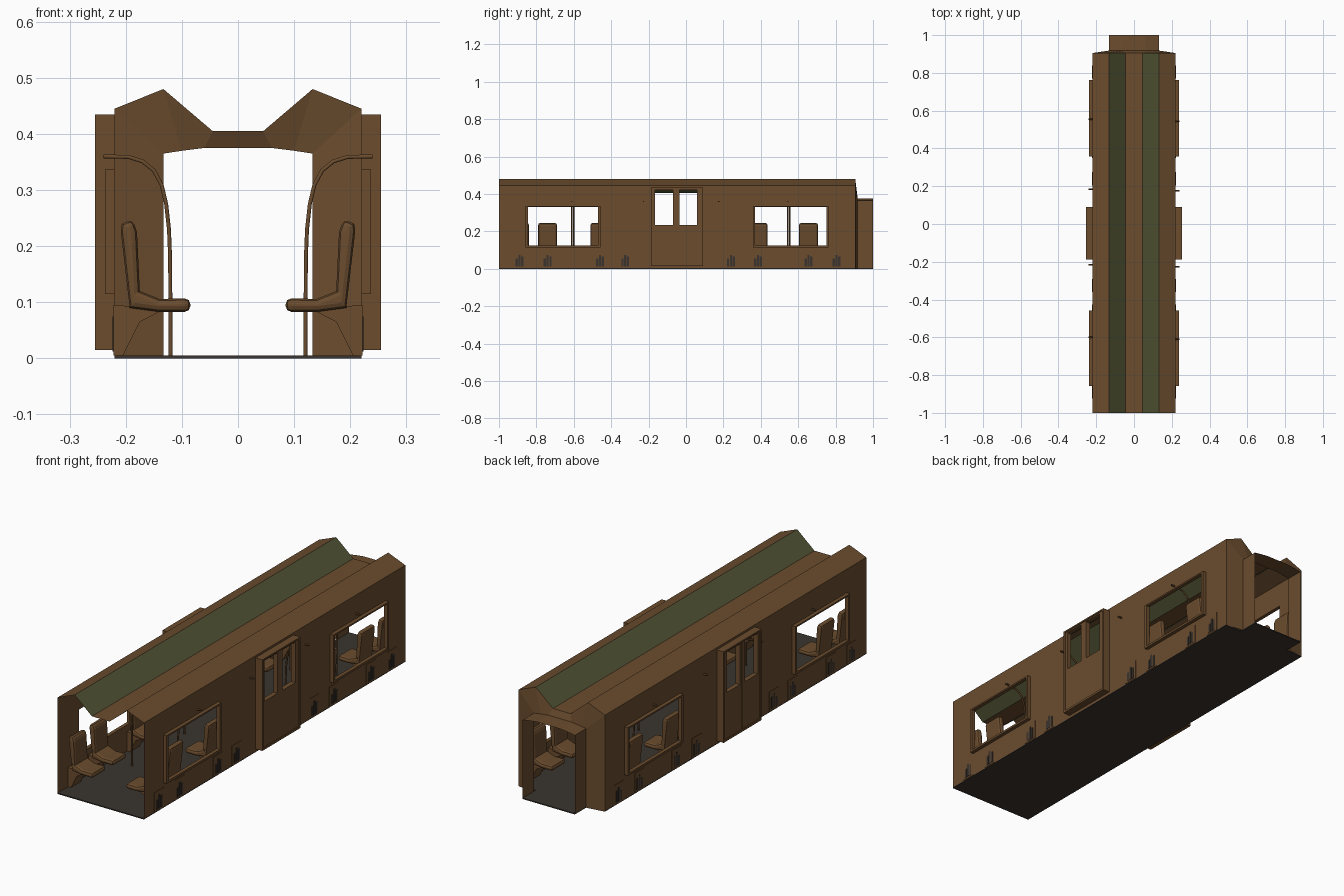
import bpy, bmesh, math
from mathutils import Vector

if "Cube" in bpy.data.objects:
    bpy.data.objects.remove(bpy.data.objects["Cube"])


def material(name, rgb):
    m = bpy.data.materials.new(name)
    m.diffuse_color = (*rgb, 1)
    m.use_nodes = True
    m.node_tree.nodes["Principled BSDF"].inputs["Base Color"].default_value = m.diffuse_color
    return m


BROWN = material("rust brown", (0.145, 0.072, 0.027))
GREEN = material("olive green", (0.082, 0.088, 0.034))
DARK = material("dark grey", (0.042, 0.034, 0.027))


def finish(name, bm, mats):
    me = bpy.data.meshes.new(name)
    bm.to_mesh(me)
    bm.free()
    for m in mats:
        me.materials.append(m)
    ob = bpy.data.objects.new(name, me)
    bpy.context.collection.objects.link(ob)
    return ob


def panel(name, x, ys, zs, holes, thick=0.0):
    """Upright sheet in the yz plane, with cells inside the holes left out."""
    bm = bmesh.new()
    for y0, y1 in zip(ys, ys[1:]):
        for z0, z1 in zip(zs, zs[1:]):
            cy, cz = (y0 + y1) / 2, (z0 + z1) / 2
            if any(a < cy < b and c < cz < d for a, b, c, d in holes):
                continue
            pts = [(x, y0, z0), (x, y1, z0), (x, y1, z1), (x, y0, z1)]
            if x < 0:
                pts.reverse()
            bm.faces.new([bm.verts.new(p) for p in pts])
    bmesh.ops.remove_doubles(bm, verts=bm.verts, dist=1e-5)
    ob = finish(name, bm, [BROWN])
    if thick:
        mod = ob.modifiers.new("thickness", "SOLIDIFY")
        mod.thickness = thick
        mod.offset = 0
    return ob


def loft(name, sections, mats, pick=lambda i: 0):
    """Sheet joining open sections of equal length, each (y, [(x, z)...])."""
    bm = bmesh.new()
    rows = [[bm.verts.new((x, y, z)) for x, z in pts] for y, pts in sections]
    for a, b in zip(rows, rows[1:]):
        for i in range(len(a) - 1):
            f = bm.faces.new((a[i], b[i], b[i + 1], a[i + 1]))
            f.material_index = pick(i)
            f.normal_update()
    return finish(name, bm, mats)


def extrude_profile(name, pts, y, width, mat, bevel=0.0):
    """Solid from an xz outline, extruded along y."""
    bm = bmesh.new()
    f = bm.faces.new([bm.verts.new((px, y - width / 2, pz)) for px, pz in pts])
    r = bmesh.ops.extrude_face_region(bm, geom=[f])
    new = [v for v in r["geom"] if isinstance(v, bmesh.types.BMVert)]
    bmesh.ops.translate(bm, verts=new, vec=(0, width, 0))
    bmesh.ops.recalc_face_normals(bm, faces=bm.faces)
    ob = finish(name, bm, [mat])
    if bevel:
        mod = ob.modifiers.new("bevel", "BEVEL")
        mod.width = bevel
        mod.segments = 2
        mod.limit_method = "ANGLE"
        mod.angle_limit = math.radians(80)
    return ob


def box(name, x0, x1, y0, y1, z0, z1, mat):
    return extrude_profile(name, [(x0, z0), (x1, z0), (x1, z1), (x0, z1)],
                           (y0 + y1) / 2, y1 - y0, mat)


def mirrored(half):
    return half + [(-x, z) for x, z in reversed(half)]


# floor, with the narrower gangway part
box("floor", -0.22, 0.22, -1, 0.905, 0, 0.005, DARK)
box("gangway_floor", -0.133, 0.133, 0.905, 1, 0, 0.005, DARK)

# folded roof, green on the two inner slopes
roof = mirrored([(-0.22, 0.445), (-0.133, 0.48), (-0.045, 0.405)])
loft("roof", [(-1, roof), (0.905, roof)], [BROWN, GREEN],
     lambda i: 1 if i in (1, 3) else 0)

# rear end wall and gangway hood
end = mirrored([(-0.22, 0), (-0.22, 0.445), (-0.133, 0.48), (-0.045, 0.405)])
arch = mirrored([(-0.133, 0), (-0.133, 0.365), (-0.1, 0.37), (-0.06, 0.375)])
loft("end_wall", [(0.905, end), (0.918, arch)], [BROWN])
loft("gangway", [(0.918, arch), (1, arch)], [BROWN])

# interior seat and bracket outlines, facing the aisle
SEAT = [(0.209, 0.228), (0.207, 0.24), (0.188, 0.248), (0.18, 0.225),
        (0.175, 0.12), (0.14, 0.106), (0.085, 0.107), (0.085, 0.083),
        (0.14, 0.083), (0.193, 0.09)]
BRACKET = [(0.222, 0.005), (0.205, 0.005), (0.175, 0.065), (0.14, 0.083),
           (0.14, 0.1), (0.19, 0.093), (0.222, 0.095)]
SEAT_Y = [-0.89, -0.74, -0.46, -0.325, 0.24, 0.385, 0.655, 0.805]
POLE_Y = [-0.605, -0.222, 0.18, 0.55]
WINDOWS = [(-0.845, -0.47), (0.37, 0.75)]

for s, side in ((1, "right"), (-1, "left")):
    # side wall with window and door openings
    holes = [(a, b, 0.125, 0.33) for a, b in WINDOWS] + [(-0.18, 0.085, 0.015, 0.435)]
    panel(side + "_wall", s * 0.22,
          [-1, -0.845, -0.47, -0.18, 0.085, 0.37, 0.75, 0.905],
          [0.003, 0.015, 0.125, 0.33, 0.435, 0.445], holes)

    # raised window frames
    for a, b in WINDOWS:
        panel(side + "_window_frame", s * 0.2285, [a - 0.013, a, b, b + 0.012],
              [0.115, 0.125, 0.33, 0.337], [(a, b, 0.125, 0.33)], 0.017)

    # double door: outer frame, then two leaves with windows
    panel(side + "_door_frame", s * 0.2375, [-0.187, -0.177, 0.082, 0.09],
          [0.015, 0.025, 0.428, 0.435], [(-0.177, 0.082, 0.025, 0.428)], 0.035)
    for y0, y1, a, b in ((-0.177, -0.0485, -0.165, -0.07), (-0.0475, 0.082, -0.035, 0.06)):
        panel(side + "_door_leaf", s * 0.24, [y0, a, b, y1], [0.025, 0.235, 0.422, 0.428],
              [(a, b, 0.235, 0.422)], 0.022)

    # seats, brackets and dark slots outside each bracket
    for y in SEAT_Y:
        extrude_profile(side + "_seat", [(s * x, z) for x, z in SEAT], y, 0.1, BROWN, 0.01)
        extrude_profile(side + "_seat_bracket", [(s * x, z) for x, z in BRACKET],
                        y, 0.07, BROWN)
        for k, top in ((-1, 0.055), (0, 0.075), (1, 0.065)):
            yc = y + k * 0.015
            box(side + "_slot", s * 0.2215, s * 0.2235, yc - 0.006, yc + 0.006,
                0.012, top, DARK)

    # curved grab poles
    for y in POLE_Y:
        cu = bpy.data.curves.new(side + "_grab_pole", "CURVE")
        cu.dimensions = "3D"
        cu.bevel_depth = 0.004
        cu.bevel_resolution = 1
        cu.use_fill_caps = True
        pts = [(0.24, 0.36), (0.195, 0.359), (0.17, 0.351), (0.15, 0.335), (0.136, 0.309),
               (0.128, 0.275), (0.123, 0.23), (0.121, 0.18), (0.12, 0.005)]
        sp = cu.splines.new("POLY")
        sp.points.add(len(pts) - 1)
        for p, (x, z) in zip(sp.points, pts):
            p.co = (s * x, y - s * 0.005, z, 1)
        cu.materials.append(BROWN)
        ob = bpy.data.objects.new(side + "_grab_pole", cu)
        bpy.context.collection.objects.link(ob)
